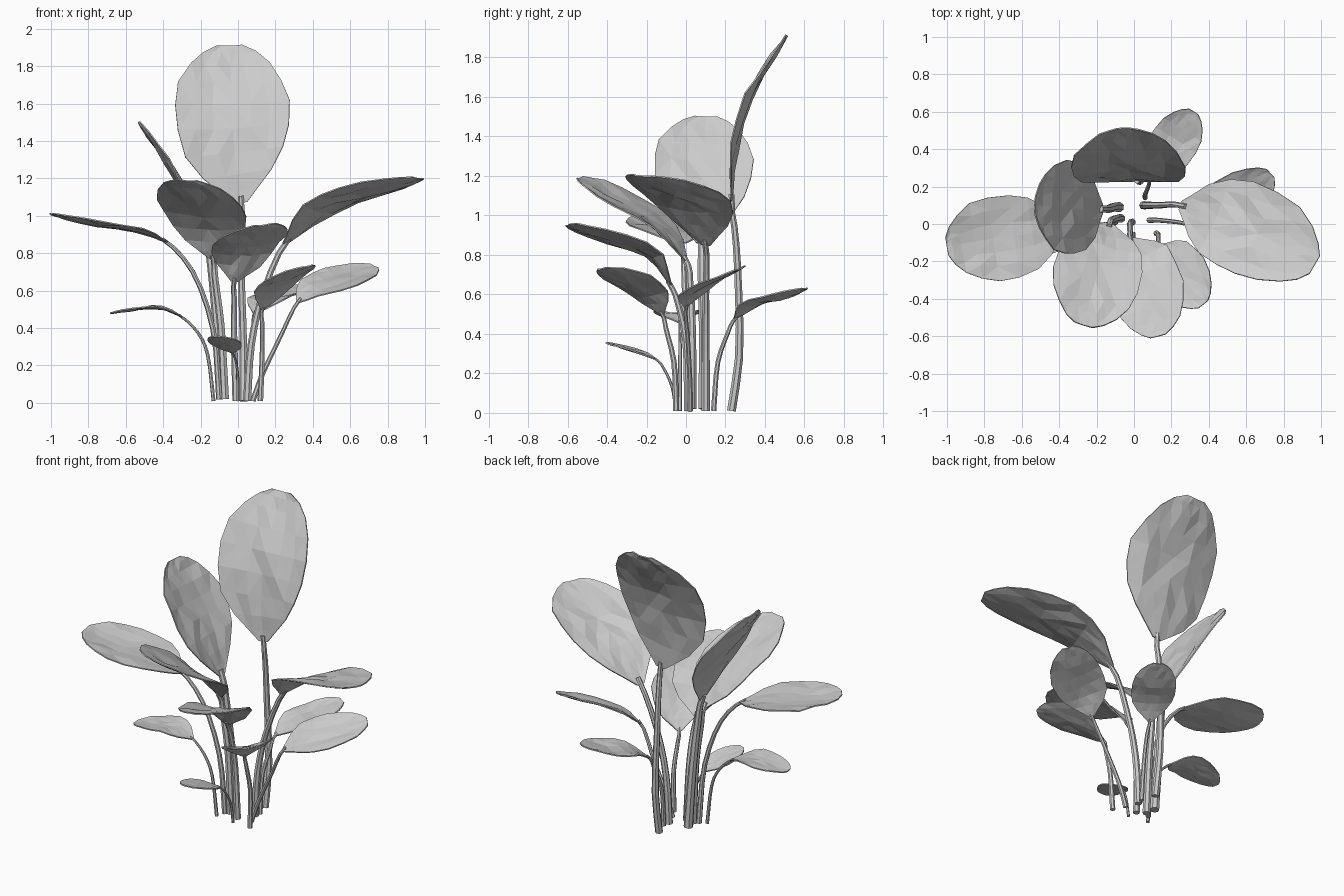
import bpy, bmesh, math, random
from mathutils import Vector

random.seed(4)
cube = bpy.data.objects.get("Cube")
if cube:
    bpy.data.objects.remove(cube)

grey = bpy.data.materials.new("plain_grey")
grey.use_nodes = True
colour = (0.6, 0.6, 0.6, 1)
grey.diffuse_color = colour
grey.node_tree.nodes["Principled BSDF"].inputs["Base Color"].default_value = colour

# Blade outline: (position along midrib, share of half width)
OUTLINE = [(0, .1), (.08, .32), (.18, .61), (.32, .87), (.48, .98),
           (.64, 1), (.78, .9), (.89, .69), (.96, .45), (1, .22)]
ACROSS = 6
SIDES = 7


def spline(points, t):
    """Smooth curve through the points, t from 0 to 1."""
    n = len(points) - 1
    i = min(int(t * n), n - 1)
    u = t * n - i
    b, c = points[i], points[i + 1]
    a = points[i - 1] if i else b * 2 - c
    d = points[i + 2] if i + 2 <= n else c * 2 - b
    return (b * 2 + (c - a) * u + (a * 2 - b * 5 + c * 4 - d) * u * u
            + (b * 3 - a - c * 3 + d) * u ** 3) / 2


def finish(name, bm):
    bmesh.ops.recalc_face_normals(bm, faces=bm.faces)
    mesh = bpy.data.meshes.new(name)
    bm.to_mesh(mesh)
    bm.free()
    mesh.materials.append(grey)
    obj = bpy.data.objects.new(name, mesh)
    bpy.context.collection.objects.link(obj)
    return obj


def bridge(bm, rows, closed):
    for r, s in zip(rows, rows[1:]):
        for k in range(len(r) if closed else len(r) - 1):
            j = (k + 1) % len(r)
            bm.faces.new((r[k], r[j], s[j], s[k]))


def make_stem(name, points, radius):
    """Tapered tube that stops just inside the last stretch of the path."""
    bm = bmesh.new()
    rows = []
    steps = 9
    n = len(points) - 1
    end = (n - .85) / n
    for i in range(steps + 1):
        t = end * i / steps
        p = spline(points, t)
        d = (spline(points, t + .02) - spline(points, max(t - .02, 0))).normalized()
        u = d.cross(Vector((0, 1, 0.1))).normalized()
        v = d.cross(u)
        r = radius * (1 - .35 * i / steps)
        ring = [2 * math.pi * k / SIDES for k in range(SIDES)]
        rows.append([bm.verts.new(p + (u * math.cos(a) + v * math.sin(a)) * r) for a in ring])
    bridge(bm, rows, True)
    bm.faces.new(rows[0])
    bm.faces.new(rows[-1])
    finish(name, bm)


def make_blade(name, points, half, side):
    bm = bmesh.new()
    rows = []
    for t, w in OUTLINE:
        p = spline(points, t)
        d = (spline(points, min(t + .03, 1)) - spline(points, max(t - .03, 0))).normalized()
        s = Vector(side)
        s = (s - d * s.dot(d)).normalized()
        up = s.cross(d)
        if up.z < 0:
            up = -up
        row = []
        for k in range(ACROSS + 1):
            x = 2 * k / ACROSS - 1
            # shallow trough along the midrib with a little waviness
            lift = half * w * (.1 * (x * x - .4) + random.uniform(-.035, .035))
            edge = 1 + random.uniform(-.03, .03)
            row.append(bm.verts.new(p + s * x * half * w * edge + up * lift))
        rows.append(row)
    bridge(bm, rows, False)
    bmesh.ops.triangulate(bm, faces=bm.faces)
    obj = finish(name, bm)
    thick = obj.modifiers.new("thickness", "SOLIDIFY")
    thick.thickness = .007
    thick.offset = 0


def make_leaf(name, stem, blade, radius, half, side):
    blade = [Vector(p) for p in blade]
    make_stem(name + "_stem", [Vector(p) for p in stem] + blade[:2], radius)
    make_blade(name + "_blade", blade, half, side)


# Tall upright leaf at the back
make_leaf("tall_back_leaf",
          [(.03, .23, .01), (.03, .27, .3), (.02, .265, .65), (.02, .25, .9)],
          [(.02, .23, 1.07), (-.02, .25, 1.35), (-.035, .33, 1.62), (-.045, .51, 1.91)],
          .023, .305, (1, 0, 0))
# Large arching leaves
make_leaf("left_large_leaf",
          [(.05, .1, .01), (.07, .1, .3), (.13, .1, .57)],
          [(.25, .1, .85), (.45, .04, 1.03), (.68, -.06, 1.12), (.965, -.22, 1.2)],
          .023, .25, (.36, .93, -.1))
make_leaf("right_upright_leaf",
          [(-.08, .09, .02), (-.11, .09, .4), (-.14, .08, .7)],
          [(-.17, .08, .86), (-.27, .08, 1.1), (-.39, .09, 1.3), (-.53, .1, 1.5)],
          .028, .25, (0, 1, 0))
make_leaf("right_large_leaf",
          [(-.1, .01, .02), (-.13, 0, .38), (-.23, -.01, .68)],
          [(-.38, -.02, .86), (-.55, -.05, .925), (-.77, -.08, .96), (-1, -.12, 1.01)],
          .017, .225, (-.17, .98, 0))
make_leaf("front_right_leaf",
          [(-.07, .03, .02), (-.09, .03, .4), (-.12, .02, .65)],
          [(-.13, 0, .77), (-.16, -.12, .94), (-.21, -.32, 1.07), (-.27, -.54, 1.19)],
          .024, .235, (1, -.2, -.15))
make_leaf("front_leaf",
          [(-.01, .01, .01), (-.02, 0, .35), (-.02, -.04, .55)],
          [(-.02, -.08, .65), (.02, -.18, .8), (.08, -.38, .88), (.13, -.6, .95)],
          .02, .195, (1, .1, .15))
# Medium leaves
make_leaf("front_left_leaf",
          [(.12, -.05, .01), (.13, -.06, .25), (.13, -.1, .42)],
          [(.13, -.12, .5), (.19, -.19, .6), (.27, -.29, .67), (.37, -.43, .73)],
          .016, .15, (.75, .6, .14))
make_leaf("left_medium_leaf",
          [(.08, .02, .01), (.13, .02, .15), (.23, .01, .36)],
          [(.32, 0, .54), (.42, .06, .62), (.56, .14, .67), (.73, .27, .73)],
          .015, .15, (-.55, .83, .33))
make_leaf("back_left_leaf",
          [(.06, .14, .01), (.06, .16, .25), (.08, .21, .4)],
          [(.09, .25, .48), (.15, .34, .55), (.23, .46, .58), (.32, .6, .63)],
          .014, .13, (.85, -.5, 0))
# Small low leaves
make_leaf("right_small_leaf",
          [(-.13, -.03, .01), (-.16, -.03, .25), (-.21, -.03, .37)],
          [(-.3, -.03, .46), (-.4, -.04, .505), (-.52, -.05, .505), (-.68, -.07, .48)],
          .011, .115, (.1, 1, 0))
make_leaf("front_small_leaf",
          [(0, -.05, .01), (0, -.07, .13), (-.01, -.11, .22)],
          [(-.03, -.15, .27), (-.05, -.22, .3), (-.08, -.3, .325), (-.12, -.4, .355)],
          .009, .085, (1, -.3, 0))
